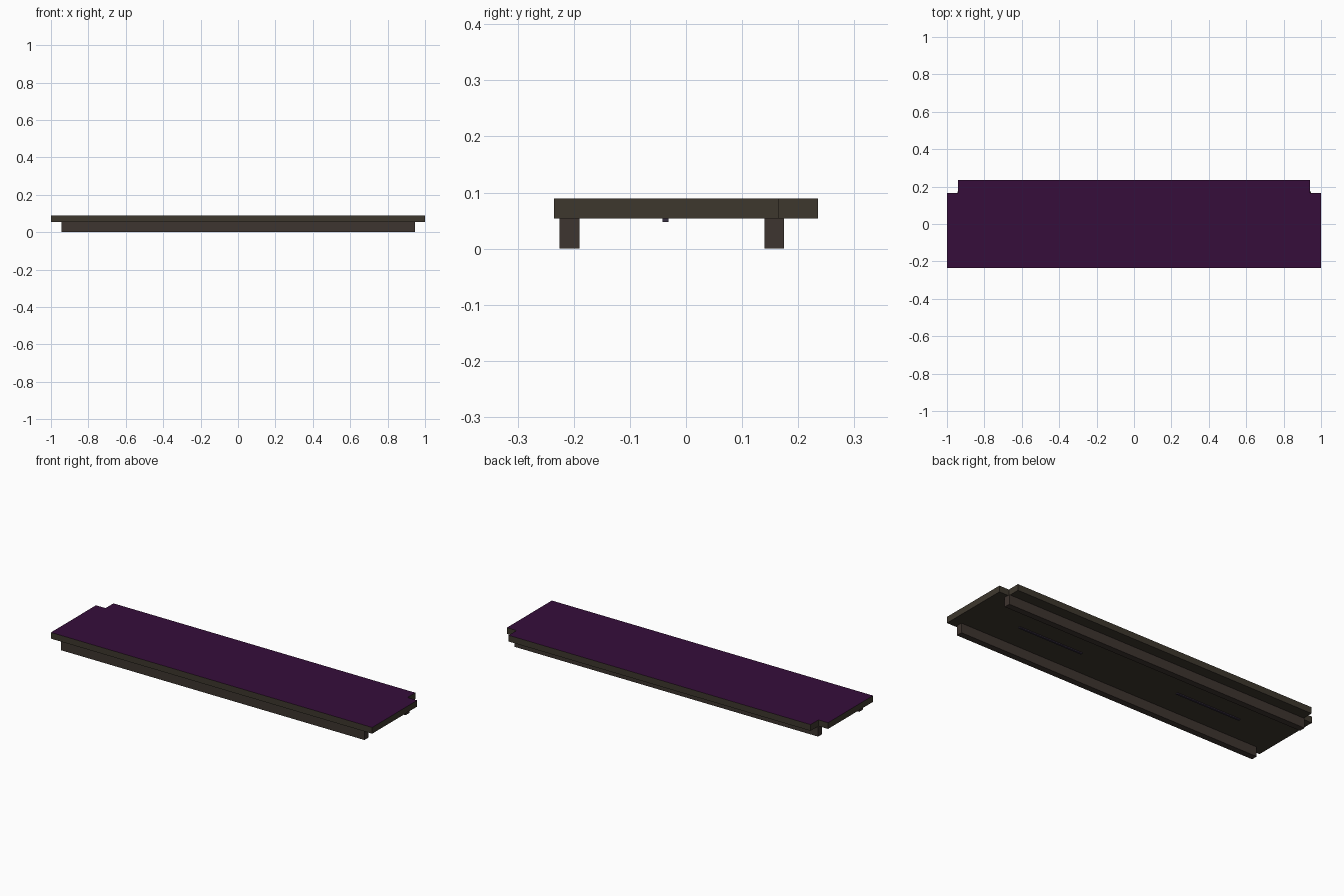
import bpy
import bmesh

cube = bpy.data.objects.get("Cube")
if cube:
    bpy.data.objects.remove(cube, do_unlink=True)


def material(name, rgb):
    m = bpy.data.materials.new(name)
    m.use_nodes = True
    m.diffuse_color = (*rgb, 1)
    m.node_tree.nodes["Principled BSDF"].inputs["Base Color"].default_value = (*rgb, 1)
    return m


purple = material("purple cloth", (0.037, 0.004, 0.043))
edge_wood = material("dark olive wood", (0.048, 0.039, 0.027))
beam_wood = material("dark brown wood", (0.048, 0.035, 0.029))
strip_grey = material("dark violet metal", (0.040, 0.030, 0.055))


def prism(name, outline, z0, z1, mats):
    """Extrude a flat outline; upward faces take the last material."""
    bm = bmesh.new()
    base = bm.faces.new([bm.verts.new((x, y, z0)) for x, y in outline])
    geom = bmesh.ops.extrude_face_region(bm, geom=[base], use_keep_orig=True)["geom"]
    top = [v for v in geom if isinstance(v, bmesh.types.BMVert)]
    bmesh.ops.translate(bm, verts=top, vec=(0, 0, z1 - z0))
    bmesh.ops.recalc_face_normals(bm, faces=bm.faces)
    for f in bm.faces:
        f.material_index = len(mats) - 1 if f.normal.z > 0.5 else 0
    mesh = bpy.data.meshes.new(name)
    bm.to_mesh(mesh)
    bm.free()
    for m in mats:
        mesh.materials.append(m)
    ob = bpy.data.objects.new(name, mesh)
    bpy.context.collection.objects.link(ob)
    return ob


def box(name, x0, x1, y0, y1, z0, z1, mat):
    return prism(name, [(x0, y0), (x1, y0), (x1, y1), (x0, y1)], z0, z1, [mat])


# Shelf board with notched back corners and a purple top
BOTTOM, TOP, DEPTH = 0.054, 0.089, 0.235
half = [(1, -DEPTH), (1, 0.165), (0.94, 0.165), (0.94, DEPTH)]
outline = half + [(-x, y) for x, y in reversed(half)]
prism("shelf_board", outline, BOTTOM, TOP, [edge_wood, purple])

# Support beams along the front and back
for name, y in (("front_beam", -0.225), ("back_beam", 0.14)):
    box(name, -0.945, 0.945, y, y + 0.035, 0, BOTTOM, beam_wood)

# Thin strips under the board
for name, x in (("left_strip", 0.505), ("right_strip", -0.505)):
    box(name, x - 0.2, x + 0.2, -0.042, -0.031, 0.048, BOTTOM, strip_grey)
